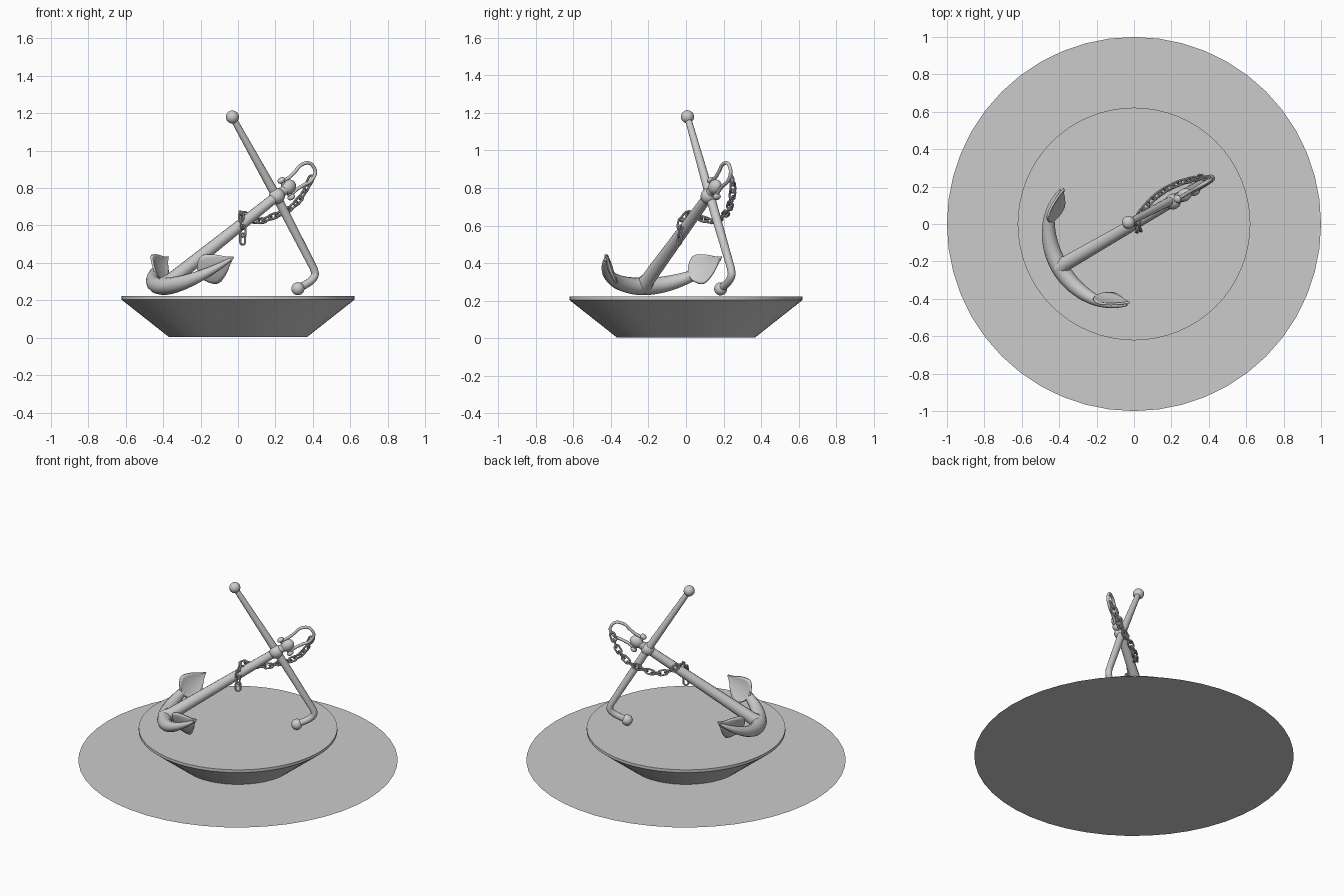
import bpy, bmesh
from math import sin, cos, pi, radians
from mathutils import Matrix, Vector

if "Cube" in bpy.data.objects:
    bpy.data.objects.remove(bpy.data.objects["Cube"])

# Anchor frame: X across the arms, Y along the shank, Z out of the arm plane
d = Vector((0.713, 0.4115, 0.567)).normalized()
v = Vector((0.5, -0.866, 0)).normalized()
n = v.cross(d).normalized()
F = Matrix((v, d, n)).transposed().to_4x4()
F.translation = Vector((-0.398, -0.23, 0.275))
I = Matrix.Identity(4)


def smooth(ob, angle=40):
    bpy.ops.object.select_all(action='DESELECT')
    ob.select_set(True)
    bpy.context.view_layer.objects.active = ob
    bpy.ops.object.shade_smooth_by_angle(angle=radians(angle))
    return ob


def mesh_object(name, bm, mat=I):
    bmesh.ops.recalc_face_normals(bm, faces=bm.faces)
    me = bpy.data.meshes.new(name)
    bm.to_mesh(me)
    bm.free()
    ob = bpy.data.objects.new(name, me)
    bpy.context.collection.objects.link(ob)
    ob.matrix_world = mat
    return smooth(ob)


def tube(name, pts, radii, mat=I, cyclic=False, res=4):
    cu = bpy.data.curves.new(name, 'CURVE')
    cu.dimensions = '3D'
    cu.bevel_depth = 1
    cu.bevel_resolution = res
    cu.use_fill_caps = True
    sp = cu.splines.new('POLY')
    sp.points.add(len(pts) - 1)
    for i, p in enumerate(pts):
        sp.points[i].co = (*p, 1)
        sp.points[i].radius = radii[i] if isinstance(radii, list) else radii
    sp.use_cyclic_u = cyclic
    ob = bpy.data.objects.new(name, cu)
    bpy.context.collection.objects.link(ob)
    ob.matrix_world = mat
    bpy.ops.object.select_all(action='DESELECT')
    ob.select_set(True)
    bpy.context.view_layer.objects.active = ob
    bpy.ops.object.convert(target='MESH')
    return smooth(bpy.context.object)


def ball(name, loc, r, mat=I, scale=(1, 1, 1)):
    bm = bmesh.new()
    bmesh.ops.create_uvsphere(bm, u_segments=20, v_segments=12, radius=r)
    bmesh.ops.scale(bm, vec=scale, verts=bm.verts)
    return mesh_object(name, bm, mat @ Matrix.Translation(loc))


def spline(pts, steps=6):
    """Catmull-Rom samples through points."""
    P = [Vector(p) for p in pts]
    P = [2 * P[0] - P[1]] + P + [2 * P[-1] - P[-2]]
    out = []
    for a, b, c, e in zip(P, P[1:], P[2:], P[3:]):
        for k in range(steps):
            t = k / steps
            out.append(0.5 * (2 * b + (c - a) * t + (2 * a - 5 * b + 4 * c - e) * t * t
                              + (3 * b - a - 3 * c + e) * t ** 3))
    return out + [P[-2]]


# Ground disc
bm = bmesh.new()
bmesh.ops.create_circle(bm, cap_ends=True, segments=48, radius=1)
mesh_object("ground_disc", bm)

# Flared pedestal
bm = bmesh.new()
rings = []
for r, z in [(0.37, 0.004), (0.622, 0.203), (0.622, 0.222)]:
    rings.append([bm.verts.new((r * cos(2 * pi * i / 64), r * sin(2 * pi * i / 64), z)) for i in range(64)])
for a, b in zip(rings, rings[1:]):
    for i in range(64):
        bm.faces.new((a[i], a[i - 1], b[i - 1], b[i]))
bm.faces.new(rings[0])
bm.faces.new(rings[-1])
smooth(mesh_object("pedestal", bm), 20)

# Shank with collar and head
tube("shank", [(0, 0, 0), (0, 0.06, 0), (0, 0.45, 0), (0, 0.93, 0)], [0.05, 0.039, 0.033, 0.026], F)
ball("stock_collar", (0, 0.85, 0), 0.042, F, (1, 1.05, 1))
ball("shank_head", (0, 0.935, 0), 0.038, F, (0.9, 1.2, 1))

# Curved arms
R = 0.372
th = [radians(-72 + 4 * i) for i in range(37)]
tube("arms", [(R * sin(a), R - R * cos(a), 0) for a in th],
     [0.008 + 0.039 * (1 - abs(a / th[0]) ** 1.6) for a in th], F)

# Spade flukes on the inner side of each arm tip
widths = spline([(0, 0.012, 0), (0.08, 0.05, 0), (0.25, 0.085, 0), (0.42, 0.085, 0), (0.65, 0.058, 0),
                 (0.85, 0.022, 0), (1, 0.002, 0)], 3)
for side, name in ((1, "fluke_front"), (-1, "fluke_back")):
    bm = bmesh.new()
    rows = []
    for w in widths:
        a = radians(41 + 34 * w.x)
        row = []
        for k in range(-4, 5):
            q = k / 4
            r = R - 0.022 + 0.012 * w.x - 0.012 * q * q * w.y / 0.085
            row.append(bm.verts.new((side * r * sin(a), R - r * cos(a), q * w.y)))
        rows.append(row)
    for a, b in zip(rows, rows[1:]):
        for k in range(8):
            bm.faces.new((a[k], a[k + 1], b[k + 1], b[k]))
    ob = mesh_object(name, bm, F)
    mod = ob.modifiers.new("thickness", 'SOLIDIFY')
    mod.thickness = 0.012
    mod.offset = 0

# Stock rod with bent lower end and ball ends
bend = spline([(0.405, 0.24, 0.37), (0.411, 0.243, 0.335), (0.385, 0.226, 0.3), (0.32, 0.185, 0.262)], 5)
rod = [Vector((-0.03, 0.008, 1.18)), Vector((0.205, 0.128, 0.757))] + bend
tube("stock", rod, [0.017, 0.025] + [0.021] * len(bend), res=5)
ball("stock_ball_top", rod[0], 0.035)
ball("stock_ball_bottom", rod[-1], 0.035)

# Shackle: bow, pin and pin ends
half = [(0, 0.92, 0.045), (0, 0.97, 0.04), (0, 1.02, 0.045), (0, 1.06, 0.053), (0, 1.1, 0.043), (0, 1.122, 0.02)]
bow = half + [(x, y, -z) for x, y, z in reversed(half)]
tube("shackle", spline(bow, 5), 0.0095, F)
tube("shackle_pin", [(0, 0.92, -0.055), (0, 0.92, 0.055)], 0.013, F)
for z in (-0.054, 0.054):
    ball("pin_end", (0, 0.92, z), 0.022, F, (1, 1, 0.7))

# Chain draped from the shackle, over the shank, and hanging down
path = spline([(0.385, 0.245, 0.84), (0.36, 0.25, 0.79), (0.32, 0.24, 0.73), (0.26, 0.225, 0.68),
               (0.19, 0.195, 0.65), (0.12, 0.15, 0.625), (0.06, 0.09, 0.635), (0.03, 0.05, 0.66),
               (0.018, 0.005, 0.66), (0.02, -0.025, 0.62), (0.025, -0.032, 0.57), (0.025, -0.035, 0.52)], 20)
oval = []
for k in range(20):
    a = 2 * pi * (k + 0.5) / 20
    oval.append((0.016 * cos(a) + (0.014 if cos(a) > 0 else -0.014), 0.016 * sin(a), 0))
link = tube("chain_link", oval, 0.006, cyclic=True, res=2)
spacing, run, count = 0.042, 0.042, 0
for p, q in zip(path, path[1:]):
    run += (q - p).length
    if run < spacing:
        continue
    run -= spacing
    ob = link if count == 0 else link.copy()
    if count:
        bpy.context.collection.objects.link(ob)
    rot = (q - p).to_track_quat('X', 'Z').to_matrix().to_4x4()
    ob.matrix_world = Matrix.Translation(p) @ rot @ Matrix.Rotation(radians(45 + 90 * (count % 2)), 4, 'X')
    count += 1
